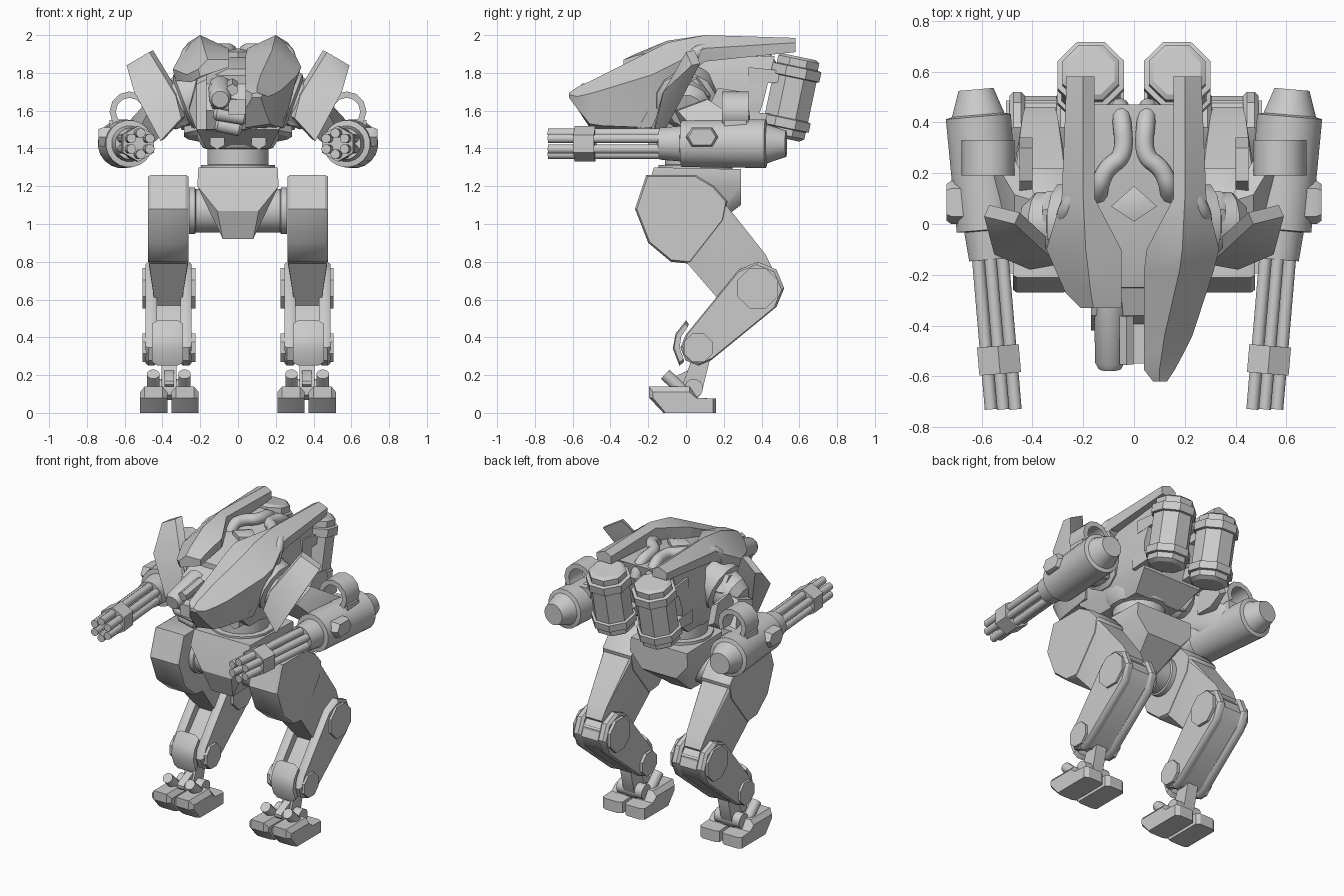
import bpy, bmesh, math
from mathutils import Vector

if "Cube" in bpy.data.objects:
    bpy.data.objects.remove(bpy.data.objects["Cube"])

grey = bpy.data.materials.new("armour_grey")
grey.diffuse_color = (0.6, 0.6, 0.6, 1)
grey.use_nodes = True
grey.node_tree.nodes["Principled BSDF"].inputs["Base Color"].default_value = grey.diffuse_color


def finish(name, bm):
    """Clean normals, keep hard edges sharp and link the object."""
    bmesh.ops.recalc_face_normals(bm, faces=bm.faces[:])
    for f in bm.faces:
        f.smooth = True
    for e in bm.edges:
        e.smooth = e.is_manifold and e.calc_face_angle(0) < 0.56
    me = bpy.data.meshes.new(name)
    bm.to_mesh(me)
    bm.free()
    me.materials.append(grey)
    ob = bpy.data.objects.new(name, me)
    bpy.context.collection.objects.link(ob)
    return ob


def loft(name, rings, s=1, closed=False):
    """Skin a list of equal-length point rings; s=-1 mirrors in x."""
    bm = bmesh.new()
    vs = [[bm.verts.new((p[0] * s, p[1], p[2])) for p in r] for r in rings]
    n = len(rings[0])
    for a, b in zip(vs, vs[1:] + (vs[:1] if closed else [])):
        for i in range(n):
            j = (i + 1) % n
            bm.faces.new((a[i], a[j], b[j], b[i]))
    if not closed:
        bm.faces.new(vs[0])
        bm.faces.new(vs[-1])
    return finish(name, bm)


def hull(name, pts, s=1):
    bm = bmesh.new()
    vs = [bm.verts.new((p[0] * s, p[1], p[2])) for p in pts]
    res = bmesh.ops.convex_hull(bm, input=vs)
    bmesh.ops.delete(bm, geom=list({v for v in res["geom_interior"] if isinstance(v, bmesh.types.BMVert)}), context='VERTS')
    bmesh.ops.dissolve_limit(bm, angle_limit=0.02, verts=bm.verts[:], edges=bm.edges[:])
    return finish(name, bm)


def rod(name, p0, p1, prof, n=16, s=1):
    """Turned part along p0-p1; prof is (fraction, radius) pairs."""
    p0, p1 = Vector(p0), Vector(p1)
    d = (p1 - p0).normalized()
    u = d.cross(Vector((0, 0, 1)) if abs(d.z) < 0.9 else Vector((0, 1, 0))).normalized()
    w = d.cross(u)
    rings = []
    for t, r in prof:
        c = p0.lerp(p1, t)
        rings.append([c + r * (math.cos(a) * u + math.sin(a) * w)
                      for a in [2 * math.pi * (i + .5) / n for i in range(n)]])
    return loft(name, rings, s)


def pipe(name, pts, r, s=1):
    cu = bpy.data.curves.new(name, 'CURVE')
    cu.dimensions, cu.bevel_depth, cu.bevel_resolution, cu.use_fill_caps = '3D', r, 3, True
    sp = cu.splines.new('NURBS')
    sp.points.add(len(pts) - 1)
    for q, p in zip(sp.points, pts):
        q.co = (p[0] * s, p[1], p[2], 1)
    sp.use_endpoint_u, sp.order_u = True, 3
    cu.materials.append(grey)
    bpy.context.collection.objects.link(bpy.data.objects.new(name, cu))


def prism(name, prof, x0, x1, s=1, bev=0.0, k=0.93):
    """Side profile (y, z) extruded in x with shrunken bevel ends."""
    cy = sum(p[0] for p in prof) / len(prof)
    cz = sum(p[1] for p in prof) / len(prof)
    ring = lambda x, f: [(x, cy + (y - cy) * f, cz + (z - cz) * f) for y, z in prof]
    rings = [ring(x0, k), ring(x0 + bev, 1), ring(x1 - bev, 1), ring(x1, k)] if bev else [ring(x0, 1), ring(x1, 1)]
    return loft(name, rings, s)


def box(name, x0, x1, y0, y1, z0, z1, s=1):
    return hull(name, [(x, y, z) for x in (x0, x1) for y in (y0, y1) for z in (z0, z1)], s)


def flat(r):
    return [(0, r), (1, r)]


# Pelvis, hip axle and waist
hull("pelvis", [(sx * x, y, z) for sx in (1, -1) for x, y, z in [
    (.21, -.17, 1.3), (.21, .29, 1.29), (.215, -.2, 1.2), (.215, .29, 1.2), (.13, .29, 1.1),
    (.11, -.23, 1.07), (.08, -.17, .92), (.07, .05, .92), (.13, .2, 1.05)]])
rod("hip_axle", (-.26, -.03, 1.07), (.26, -.03, 1.07),
    [(0, .125), (.06, .125), (.07, .115), (.93, .115), (.94, .125), (1, .125)], 24)
rod("waist", (0, .05, 1.27), (0, .05, 1.5), [(0, .2), (.18, .2), (.19, .165), (.55, .165), (.58, .19), (.8, .22), (1, .22)], 16)

# Torso core
hull("torso_core", [(sx * x, y, z) for sx in (1, -1) for x, y, z in [
    (.17, -.12, 1.4), (.17, .22, 1.4), (.22, -.26, 1.5), (.22, .36, 1.5), (.26, -.2, 1.6),
    (.22, -.24, 1.74), (.26, .41, 1.65), (.23, .47, 1.89), (.2, 0, 1.88), (.06, -.25, 1.82)]])
hull("top_hatch", [(.09, .07, 1.88), (-.09, .07, 1.88), (0, .15, 1.88), (0, .01, 1.88),
                   (.09, .07, 1.91), (-.09, .07, 1.91), (0, .15, 1.91), (0, .01, 1.91), (0, .08, 1.93)])
for x in (-.11, .11):
    rod("belly_light", (x, -.2, 1.44), (x, -.12, 1.44), flat(.045), 6)

# Nose sensor pod on the open side
hull("nose_block", [(x, y, z) for x in (-.17, .04) for y, z in
                    [(-.15, 1.48), (-.36, 1.5), (-.42, 1.6), (-.36, 1.74), (-.15, 1.83)]])
box("centre_strip", -.05, .045, -.55, -.1, 1.58, 1.66)
rod("nose_pod", (-.095, -.57, 1.66), (-.095, -.3, 1.72), [(0, .045), (.1, .06), (1, .065)], 12)
for z, x0, x1, y in [(1.63, -.14, .0, -.5), (1.57, -.13, .05, -.49), (1.51, -.12, .02, -.45)]:
    rod("nose_finger", (x0, y, z + .02), (x1, y, z - .01), [(0, .025), (.1, .04), (.9, .04), (1, .025)], 12)
rod("nose_barrel", (-.03, -.55, 1.71), (-.03, -.36, 1.74), flat(.032), 6)


def section(y, xi, zi, xr, zr, xo, zo, xb, zb, zib):
    return [(xi, y, zi), (xr, y, zr), (xo, y, zo), (xb, y, zb), (xi, y, zib)]


# Armour shells: long nose on one side, short hood on the other
tail = [section(.1, .155, 1.97, .2, 2.0, .285, 1.93, .275, 1.86, 1.88),
        section(.58, .155, 1.96, .2, 1.985, .265, 1.96, .26, 1.91, 1.91)]
loft("nose_shell", [section(-.62, .075, 1.69, .1, 1.695, .13, 1.685, .12, 1.67, 1.67),
                    section(-.575, .04, 1.71, .1, 1.725, .16, 1.675, .14, 1.61, 1.61),
                    section(-.51, .04, 1.74, .11, 1.755, .195, 1.69, .17, 1.53, 1.51),
                    section(-.44, .04, 1.77, .12, 1.79, .23, 1.71, .19, 1.52, 1.5),
                    section(-.18, .04, 1.89, .18, 1.92, .315, 1.79, .24, 1.51, 1.5),
                    section(-.1, .05, 1.93, .19, 1.96, .335, 1.83, .29, 1.7, 1.7)] + tail)
loft("hood_shell", [section(-.33, .05, 1.87, .16, 1.87, .21, 1.82, .2, 1.78, 1.83),
                    section(-.27, .05, 1.89, .17, 1.9, .27, 1.79, .25, 1.75, 1.84),
                    section(-.1, .05, 1.93, .19, 1.97, .345, 1.82, .33, 1.76, 1.87)] + tail, -1)

foot = [(-.195, .08), (-.12, 0), (.16, 0), (.16, .075), (.06, .08), (.02, .14), (-.195, .14)]
foot_edge = [(y * .9, min(z, .11)) for y, z in foot]
thigh = [(-.21, 1.26), (-.27, 1.08), (-.2, .9), (-.08, .8), (.02, .79), (.2, 1.02), (.22, 1.12), (.15, 1.2), (.05, 1.26)]


def capsule(a, ra, b, rb):
    """Octagon-ended link profile in (y, z) from a to b."""
    ang = math.atan2(b[1] - a[1], b[0] - a[0])
    pts = []
    for c, r, st in ((a, ra, ang + math.pi / 2), (b, rb, ang - math.pi / 2)):
        pts += [(c[0] + r * math.cos(st + math.pi * i / 4), c[1] + r * math.sin(st + math.pi * i / 4)) for i in range(5)]
    return pts


for s in (1, -1):
    # Feet: two toes with pistons
    for x0 in (.208, .374):
        loft("toe", [[(x0 + d, y, z) for y, z in p] for d, p in
                     ((0, foot_edge), (.025, foot), (.12, foot), (.145, foot_edge))], s)
        rod("toe_piston", (x0 + .075, -.11, .205), (x0 + .075, 0, .1), flat(.034), 12, s)
    rod("ankle_axle", (.27, .04, .13), (.46, .04, .13), flat(.05), 12, s)
    prism("ankle_strut", capsule((.03, .12), .055, (.09, .32), .045), .325, .405, s)
    prism("ankle_link", capsule((-.07, .16), .025, (.06, .22), .025), .34, .39, s)

    # Lower leg: paired plates, inner web, joint discs and shin guard
    link = capsule((.065, .345), .095, (.38, .66), .14)
    for x0, x1 in ((.245, .305), (.43, .49)):
        prism("shin_plate", link, x0, x1, s, .015, .95)
    prism("shin_core", capsule((.085, .335), .07, (.405, .645), .1), .29, .45, s)
    for nm, y, z, r in (("knee_disc", .38, .66, .115), ("ankle_disc", .065, .345, .082)):
        rod(nm, (.226, y, z), (.505, y, z), flat(r), 8, s)
    sg = [(-.0, .49), (-.055, .42), (-.07, .34), (-.035, .25), (-.01, .27), (-.035, .34), (-.025, .41), (.015, .47)]
    prism("shin_guard", sg, .29, .455, s, .03, .85)

    # Thigh and tapered knee neck
    prism("thigh", thigh, .262, .476, s, .015, .96)
    hull("knee_neck", [(x, y, z) for x in (.265, .472) for y, z in [(.0, .8), (.03, .785), (.15, 1.18), (.22, 1.07)]]
         + [(x, y, z) for x in (.3, .44) for y, z in [(.19, .69), (.42, .84)]]
         + [(x, y, z) for x in (.31, .43) for y, z in [(.25, .51), (.46, .76)]], s)

    # Shoulder and arm
    rod("shoulder", (.18, .0, 1.69), (.42, .0, 1.6), [(0, .17), (.45, .16), (.5, .13), (.8, .13), (1, .09)], 12, s)
    prism("shoulder_block", [(-.12, 1.6), (-.06, 1.75), (.06, 1.78), (.13, 1.68), (.08, 1.52), (-.06, 1.52)], .26, .36, s, .02, .9)
    hull("upper_arm", [(x + d, y + .3 * d, z) for d in (-.05, .05) for x, y, z in
                       [(.42, -.06, 1.6), (.42, .1, 1.66), (.42, .0, 1.5), (.54, .3, 1.53), (.53, .12, 1.4), (.54, .3, 1.42)]], s)
    hull("arm_guard", [(x, y, z) for x, dz in ((.4, -.03), (.45, 0)) for y, z in
                       [(.11, 1.6 + dz), (.17, 1.72 + dz), (.3, 1.7 + dz), (.34, 1.58 + dz), (.25, 1.5), (.13, 1.5)]], s)

    # Shoulder shield
    shield = [(.47, .0, 1.91), (.59, .03, 1.84), (.55, -.12, 1.7), (.41, -.18, 1.44), (.3, -.16, 1.56), (.33, -.13, 1.68)]
    hull("shoulder_shield", shield + [(x - .02, y + .045, z + .01) for x, y, z in shield], s)

    # Rotary gun on a slightly toed-in axis
    ax = lambda y, dx=0, dz=0: (.515 + (y + .73) * .085 + dx, y, 1.425 + dz)
    rod("gun_body", ax(-.14), ax(.53), [(0, .085), (.17, .095), (.175, .125), (.84, .13), (.85, .105), (.87, .1), (1, .07)], 20, s)
    for i in range(6):
        a = math.pi * (i + .5) / 3
        d = (.056 * math.cos(a), .056 * math.sin(a))
        rod("gun_barrel", ax(-.73, *d), ax(-.1, *d), flat(.025), 12, s)
    rod("barrel_clamp", ax(-.59), ax(-.48), flat(.095), 6, s)
    hull("gun_side_boss", [(x, .085 + dy * k, 1.46 + dz * k) for x, k in ((.66, 1), (.72, 1), (.738, .85))
                           for dy, dz in ((-.085, 0), (-.055, .05), (.055, .05), (.085, 0), (.055, -.05), (-.055, -.05))], s)
    loft("gun_handle", [[(.575 + r * math.cos(math.radians(a)), y, 1.595 + r * 1.02 * math.sin(math.radians(a)))
                         for r, y in ((.072, .19), (.105, .19), (.105, .33), (.072, .33))] for a in range(210, -61, -30)], s)
    box("handle_base", .49, .68, .2, .32, 1.48, 1.55, s)

    # Rear canister with bands and bracket
    top, bot = (.17, .6, 1.885), (.17, .51, 1.455)
    rod("canister", bot, top, [(0, .1), (.04, .125), (.12, .125), (.13, .142), (.24, .142), (.25, .126),
                               (.74, .126), (.75, .142), (.87, .142), (.88, .12), (.97, .12), (1, .1)], 8, s)
    for y, z in ((.4, 1.55), (.45, 1.78)):
        hull("canister_bracket", [(x, y + dy, z + dz) for x in (.08, .25) for dy, dz in
                                  [(-.12, -.04), (-.12, .05), (.06, -.03), (.08, .03)]], s)

    # Hoses on the deck and flank
    pipe("deck_hose", [(.055, .46, 1.8), (.05, .43, 1.9), (.035, .27, 1.92), (.11, .22, 1.92), (.14, .14, 1.91), (.14, .1, 1.84)], .037, s)
    pipe("flank_hose", [(.22, .14, 1.93), (.27, .06, 1.93), (.28, .0, 1.82), (.26, -.04, 1.7)], .032, s)
